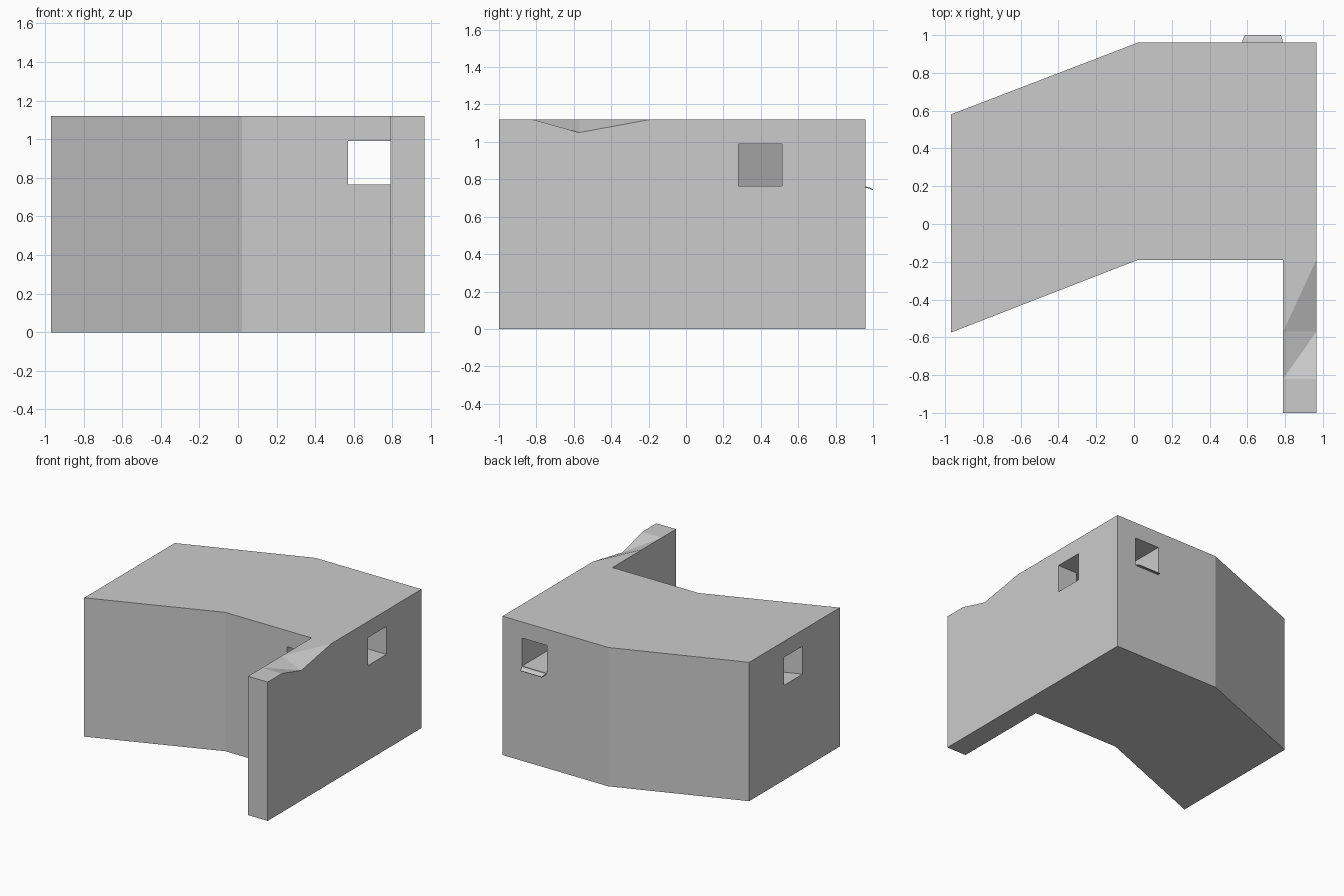
import bpy

if "Cube" in bpy.data.objects:
    bpy.data.objects.remove(bpy.data.objects["Cube"])

HEIGHT = 1.12


def make_object(name, verts, faces):
    mesh = bpy.data.meshes.new(name)
    mesh.from_pydata(verts, [], faces)
    mesh.update()
    obj = bpy.data.objects.new(name, mesh)
    bpy.context.collection.objects.link(obj)
    return obj


def prism(name, outline, z0, z1, top_faces=None, drops=None):
    """Extrude a counter-clockwise outline; some top corners may be lowered."""
    n = len(outline)
    drops = drops or {}
    verts = [(x, y, z0) for x, y in outline]
    verts += [(x, y, z1 - drops.get(i, 0)) for i, (x, y) in enumerate(outline)]
    faces = [tuple(reversed(range(n)))]
    faces += [(i, (i + 1) % n, n + (i + 1) % n, n + i) for i in range(n)]
    faces += [tuple(n + i for i in f) for f in (top_faces or [range(n)])]
    return make_object(name, verts, faces)


# Bent block with a thin wall arm; the arm's outer top edge has a chipped dip
outline = [(-.97, -.575), (.02, -.19), (.79, -.19), (.79, -.57), (.79, -.82),
           (.79, -1), (.965, -1), (.965, -.82), (.965, -.57), (.965, -.19),
           (.965, .96), (.02, .96), (-.97, .58)]
top = [(0, 1, 2, 9, 10, 11, 12), (2, 3, 9), (3, 8, 9),
       (3, 4, 8), (4, 7, 8), (4, 5, 6, 7)]
body = prism("bent_block", outline, 0, HEIGHT, top, {8: .07})

# Square passages: one follows the bend, the other runs front to back
bent_passage = [(-1.2, -.188), (.02, .28), (1.2, .28),
                (1.2, .513), (.02, .513), (-1.2, .045)]
cross_passage = [(.57, -.5), (.7895, -.5), (.7895, 1.2), (.57, 1.2)]
for name, shape in (("bent_passage_cutter", bent_passage),
                    ("cross_passage_cutter", cross_passage)):
    cutter = prism(name, shape, .765, .99)
    cutter.hide_render = True
    cutter.hide_viewport = True
    cutter.display_type = 'WIRE'
    mod = body.modifiers.new(name, 'BOOLEAN')
    mod.operation = 'DIFFERENCE'
    mod.solver = 'EXACT'
    mod.object = cutter

# Thin drooping lip under the rear opening
rows = [(.955, .762, .57, .79), (.98, .757, .578, .785), (1.0, .746, .588, .778)]
verts = [p for y, z, x0, x1 in rows for p in ((x0, y, z), (x1, y, z))]
lip = make_object("rear_lip", verts, [(0, 1, 3, 2), (2, 3, 5, 4)])
solid = lip.modifiers.new("thickness", 'SOLIDIFY')
solid.thickness = .006
